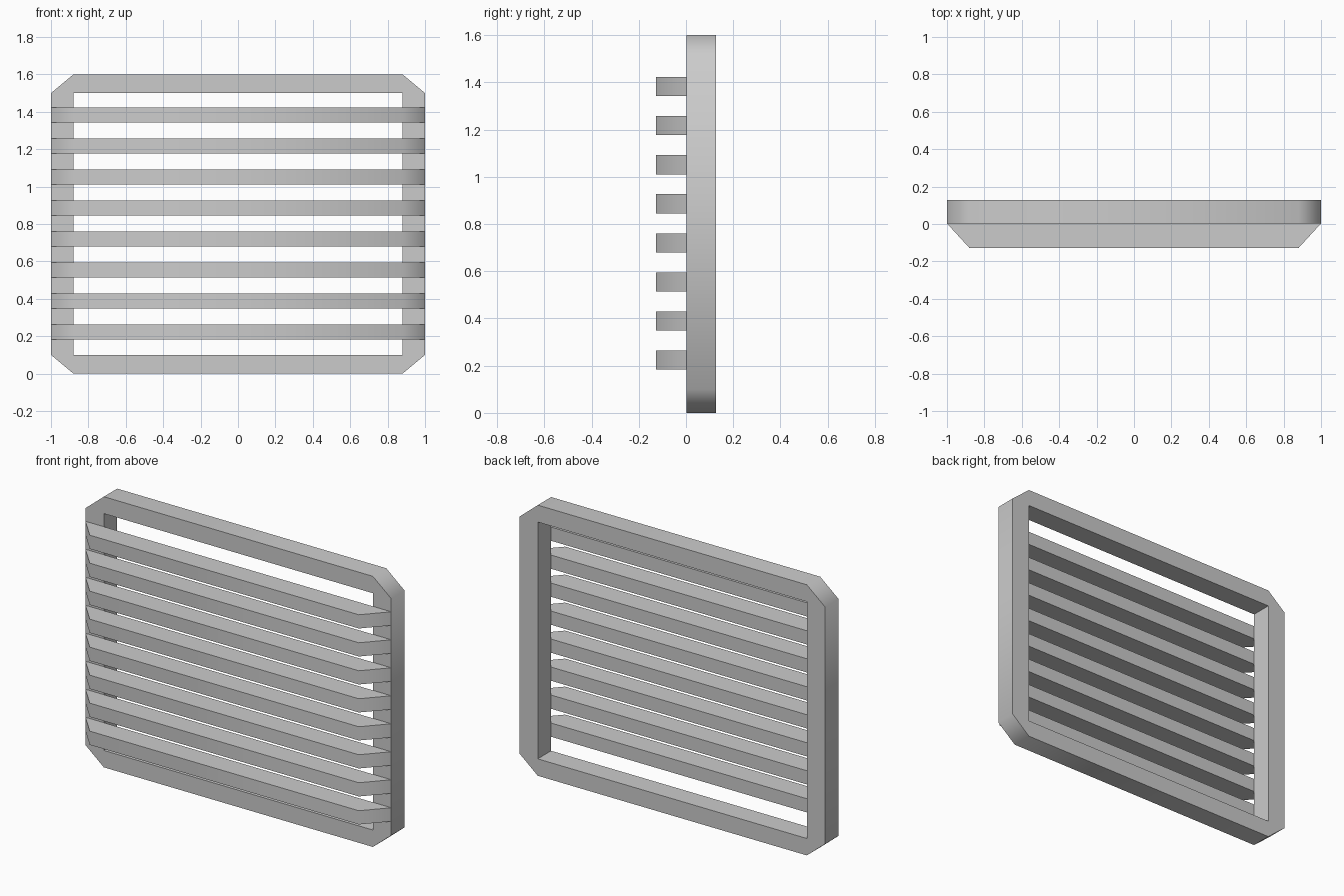
import bpy, bmesh, math
from mathutils import Vector

if "Cube" in bpy.data.objects:
    bpy.data.objects.remove(bpy.data.objects["Cube"])

HALF_W, HEIGHT = 1.0, 1.6        # overall frame
IN_X, BORDER = 0.88, 0.10        # opening half width, top/bottom border
FRONT, MID, BACK = -0.128, 0.003, 0.128
SLATS, FIRST, STEP, SLAT_H = 8, 0.183, 0.1655, 0.081


def extruded(name, points, faces, offset):
    """Flat faces swept along offset into a closed solid."""
    bm = bmesh.new()
    verts = [bm.verts.new(p) for p in points]
    flat = [bm.faces.new([verts[i] for i in f]) for f in faces]
    res = bmesh.ops.extrude_face_region(bm, geom=flat, use_keep_orig=True)
    moved = [g for g in res["geom"] if isinstance(g, bmesh.types.BMVert)]
    bmesh.ops.translate(bm, verts=moved, vec=Vector(offset))
    bmesh.ops.recalc_face_normals(bm, faces=bm.faces)
    mesh = bpy.data.meshes.new(name)
    bm.to_mesh(mesh)
    bm.free()
    ob = bpy.data.objects.new(name, mesh)
    bpy.context.collection.objects.link(ob)
    bpy.ops.object.select_all(action='DESELECT')
    ob.select_set(True)
    bpy.context.view_layer.objects.active = ob
    bpy.ops.object.shade_smooth_by_angle(angle=math.radians(60))
    return ob


# Frame: chamfered outline around a rectangular opening
lo, hi = BORDER, HEIGHT - BORDER
outer = [(-IN_X, 0), (IN_X, 0), (HALF_W, lo), (HALF_W, hi),
         (IN_X, HEIGHT), (-IN_X, HEIGHT), (-HALF_W, hi), (-HALF_W, lo)]
inner = [(-IN_X, lo), (IN_X, lo), (IN_X, hi), (-IN_X, hi)]
points = [(x, MID, z) for x, z in outer + inner]
faces = []
for k in range(4):
    a, b, c = 2 * k, 2 * k + 1, (2 * k + 2) % 8
    faces.append((a, b, 8 + (k + 1) % 4, 8 + k))     # border bar
    faces.append((b, c, 8 + (k + 1) % 4))            # corner chamfer
extruded("frame", points, faces, (0, BACK - MID, 0))

# Slats: horizontal bars with angled ends, mounted on the frame front
for i in range(SLATS):
    z = FIRST + i * STEP
    plan = [(-HALF_W, MID, z), (-IN_X, FRONT, z), (IN_X, FRONT, z), (HALF_W, MID, z)]
    extruded(f"slat_{i + 1}", plan, [(0, 1, 2, 3)], (0, 0, SLAT_H))
